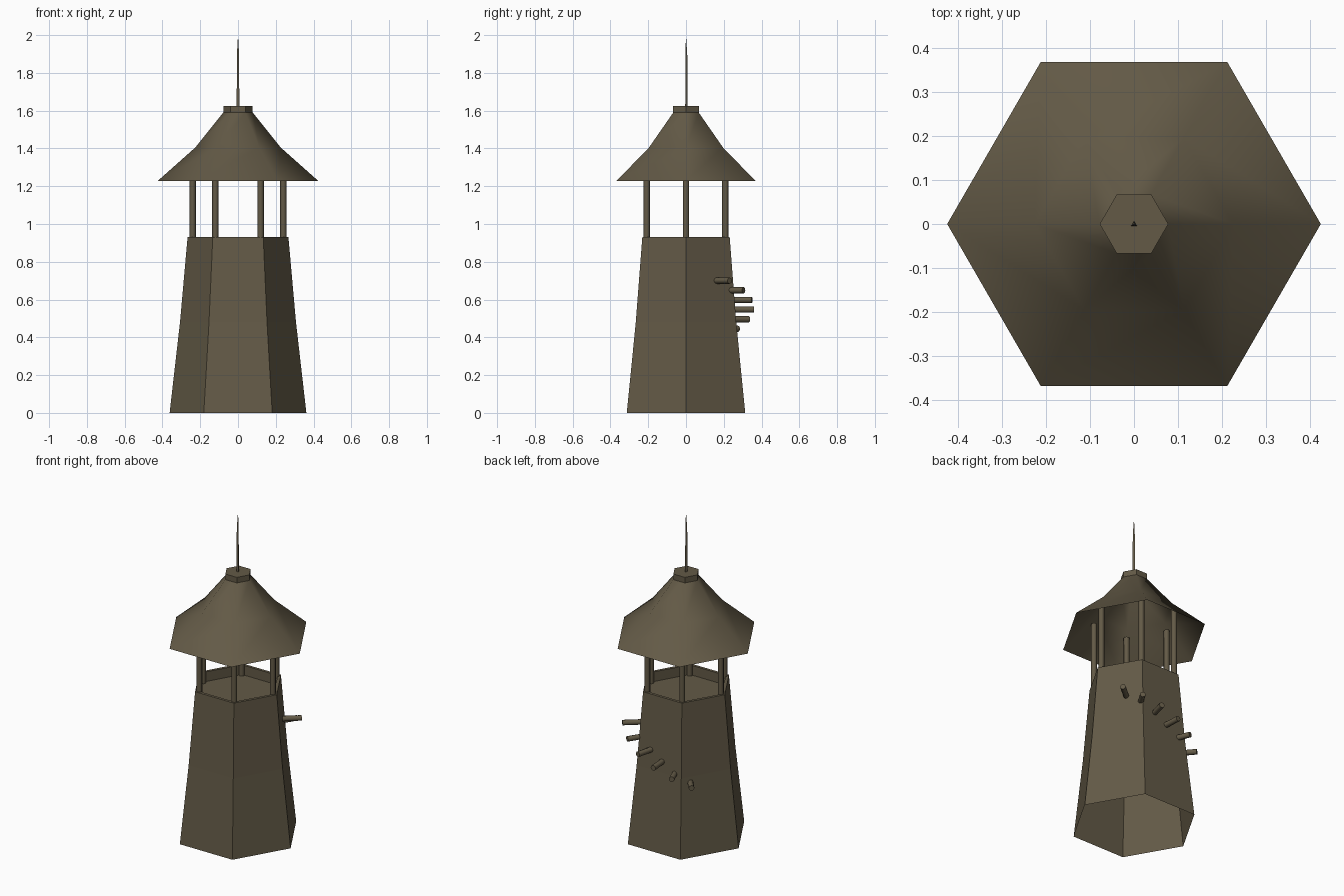
import bpy, bmesh, math
from mathutils import Vector

if "Cube" in bpy.data.objects:
    bpy.data.objects.remove(bpy.data.objects["Cube"])

wood = bpy.data.materials.new("dark olive wood")
wood.diffuse_color = (0.125, 0.102, 0.062, 1)
wood.use_nodes = True
wood.node_tree.nodes["Principled BSDF"].inputs["Base Color"].default_value = wood.diffuse_color


def finish(bm, name, smooth=False):
    mesh = bpy.data.meshes.new(name)
    bm.to_mesh(mesh)
    bm.free()
    mesh.materials.append(wood)
    for p in mesh.polygons:
        p.use_smooth = smooth
    obj = bpy.data.objects.new(name, mesh)
    bpy.context.collection.objects.link(obj)
    return obj


def lathe(name, profile, sides=6, start=0.0, cap_top=False, cap_bottom=False, smooth=False):
    """Stack of polygon rings from (radius, height) pairs; radius 0 makes a tip."""
    bm = bmesh.new()
    rings = []
    for r, z in profile:
        if r == 0:
            rings.append([bm.verts.new((0, 0, z))] * sides)
            continue
        angles = [start + 2 * math.pi * i / sides for i in range(sides)]
        rings.append([bm.verts.new((r * math.cos(a), r * math.sin(a), z)) for a in angles])
    for lo, hi in zip(rings, rings[1:]):
        for i in range(sides):
            j = (i + 1) % sides
            quad = [lo[i], lo[j], hi[j], hi[i]]
            bm.faces.new(list(dict.fromkeys(quad)))
    if cap_top:
        bm.faces.new(rings[-1])
    if cap_bottom:
        bm.faces.new(rings[0][::-1])
    return finish(bm, name, smooth)


def rod(name, a, b, radius, sides=8):
    """Closed cylinder between two points."""
    a, b = Vector(a), Vector(b)
    bm = bmesh.new()
    bmesh.ops.create_cone(bm, cap_ends=True, segments=sides, radius1=radius,
                          radius2=radius, depth=(b - a).length)
    rot = (b - a).to_track_quat('Z', 'Y').to_matrix().to_4x4()
    bmesh.ops.transform(bm, matrix=rot, verts=bm.verts)
    bmesh.ops.translate(bm, vec=(a + b) / 2, verts=bm.verts)
    obj = finish(bm, name, True)
    for p in obj.data.polygons:
        p.use_smooth = len(p.vertices) == 4
    for e in obj.data.edges:  # keep the end rims crisp
        v1, v2 = (obj.data.vertices[i].co for i in e.vertices)
        e.use_edge_sharp = abs((v2 - v1).dot((b - a).normalized())) < 1e-4
    return obj


# Tower body: open below, with a rim and a sunken floor on top
lathe("tower_body", [(0.362, 0), (0.307, 0.48), (0.267, 0.93), (0.247, 0.93), (0.247, 0.87)],
      cap_top=True)

# Corner posts carrying the roof
for i in range(6):
    a = math.radians(60 * i)
    x, y = 0.24 * math.cos(a), 0.24 * math.sin(a)
    rod(f"roof_post_{i + 1}", (x, y, 0.86), (x, y, 1.357), 0.0165)

# Flared thin roof, flat-topped collar and spire
lathe("roof", [(0.425, 1.228), (0.226, 1.405), (0.078, 1.59)], smooth=True)
lathe("roof_collar", [(0.078, 1.59), (0.078, 1.625)], cap_top=True)
lathe("spire", [(0.008, 1.62), (0.007, 1.89), (0, 2.0)], sides=3, start=math.pi / 2)

# Climbing pegs spiralling around the back
for i in range(6):
    a = math.radians(40 + 18 * i)
    z = 0.70 - 0.051 * i
    c, s = math.cos(a), math.sin(a)
    rod(f"climbing_peg_{i + 1}", (0.23 * c, 0.23 * s, z), (0.36 * c, 0.36 * s, z), 0.0165)
